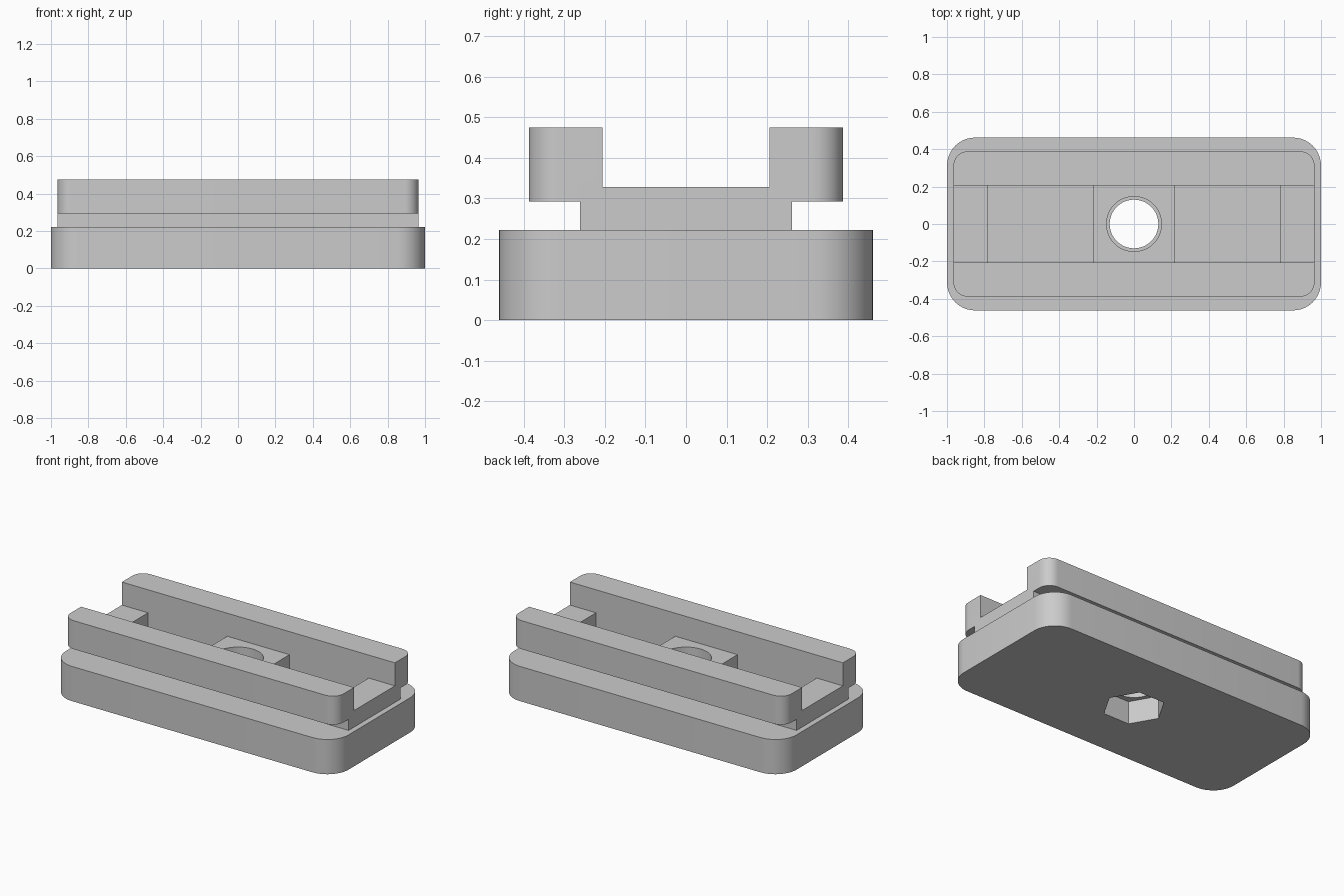
import bpy, bmesh, math

if "Cube" in bpy.data.objects:
    bpy.data.objects.remove(bpy.data.objects["Cube"], do_unlink=True)

grey = bpy.data.materials.new("plain grey")
grey.use_nodes = True
colour = (0.6, 0.6, 0.6, 1)
grey.diffuse_color = colour
grey.node_tree.nodes["Principled BSDF"].inputs["Base Color"].default_value = colour


def prism(name, outline, low, high):
    """Extrude a flat outline upward between two heights."""
    bm = bmesh.new()
    face = bm.faces.new([bm.verts.new((x, y, low)) for x, y in outline])
    top = bmesh.ops.extrude_face_region(bm, geom=[face])["geom"]
    moved = [v for v in top if isinstance(v, bmesh.types.BMVert)]
    bmesh.ops.translate(bm, verts=moved, vec=(0, 0, high - low))
    bmesh.ops.recalc_face_normals(bm, faces=bm.faces)
    mesh = bpy.data.meshes.new(name)
    bm.to_mesh(mesh)
    bm.free()
    mesh.materials.append(grey)
    obj = bpy.data.objects.new(name, mesh)
    bpy.context.collection.objects.link(obj)
    return obj


def box(x0, x1, half_y):
    return [(x0, -half_y), (x1, -half_y), (x1, half_y), (x0, half_y)]


def ring(radius, sides):
    step = math.tau / sides
    return [(radius * math.cos(i * step), radius * math.sin(i * step)) for i in range(sides)]


def rounded(half_x, half_y, radius, steps=10):
    points = []
    for corner, (sx, sy) in enumerate([(1, 1), (-1, 1), (-1, -1), (1, -1)]):
        for i in range(steps + 1):
            a = (corner + i / steps) * math.pi / 2
            points.append((sx * (half_x - radius) + radius * math.cos(a),
                           sy * (half_y - radius) + radius * math.sin(a)))
    return points


def combine(target, tool, operation):
    """Apply one boolean and discard the tool."""
    mod = target.modifiers.new("Boolean", "BOOLEAN")
    mod.operation = operation
    mod.solver = "EXACT"
    mod.object = tool
    bpy.context.view_layer.update()
    depsgraph = bpy.context.evaluated_depsgraph_get()
    mesh = bpy.data.meshes.new_from_object(target.evaluated_get(depsgraph))
    target.modifiers.clear()
    target.data = mesh
    bpy.data.objects.remove(tool, do_unlink=True)


base_top, rail_low, rail_top, groove = 0.222, 0.293, 0.475, 0.328
slot = 0.206

# Base slab, narrow neck and overhanging upper block
plate = prism("clamp_plate", rounded(1, 0.462, 0.15), 0, base_top)
neck = prism("neck", box(-0.965, 0.965, 0.262), base_top - 0.05, rail_low + 0.02)
combine(plate, neck, "UNION")
upper = prism("upper_block", rounded(0.965, 0.388, 0.075), rail_low, rail_top)
combine(plate, upper, "UNION")

# Long channel that leaves the two rails
combine(plate, prism("channel", box(-1.2, 1.2, slot), groove, 0.6), "DIFFERENCE")

# Deep pockets either side of the central boss
for x0, x1 in ((-0.78, -0.22), (0.22, 0.78)):
    combine(plate, prism("pocket", box(x0, x1, slot), 0.1, 0.6), "DIFFERENCE")

# Bolt hole: wide upper bore, narrower lip, hexagonal nut recess below
combine(plate, prism("upper_bore", ring(0.147, 64), 0.18, 0.6), "DIFFERENCE")
combine(plate, prism("lip_bore", ring(0.13, 64), -0.1, 0.3), "DIFFERENCE")
combine(plate, prism("nut_recess", ring(0.181, 6), -0.1, 0.145), "DIFFERENCE")

bpy.ops.object.select_all(action="DESELECT")
plate.select_set(True)
bpy.context.view_layer.objects.active = plate
bpy.ops.object.shade_smooth_by_angle(angle=math.radians(30))
